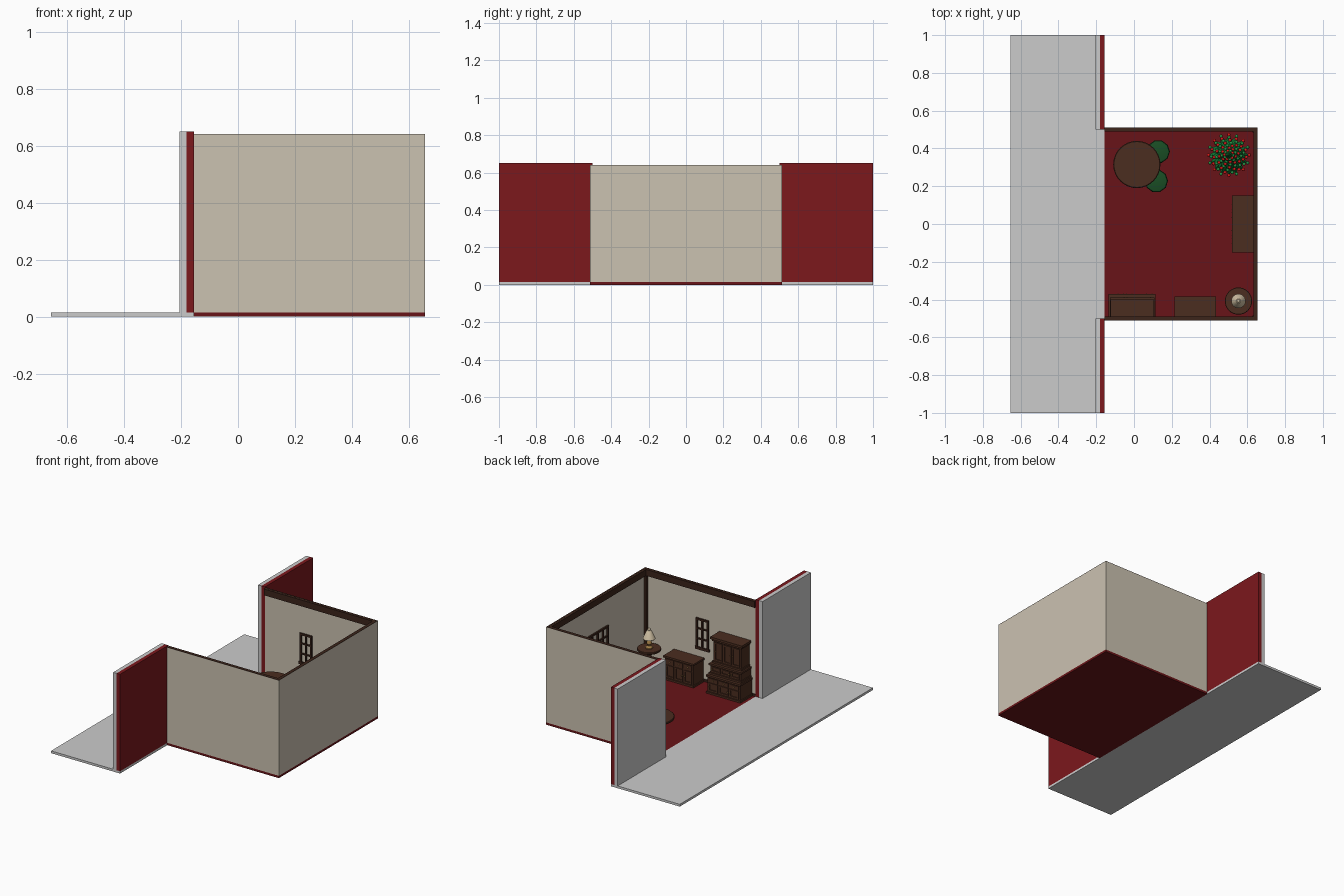
import bpy, bmesh, math
from mathutils import Vector

if "Cube" in bpy.data.objects:
    bpy.data.objects.remove(bpy.data.objects["Cube"])


def material(name, r, g, b):
    m = bpy.data.materials.new(name)
    m.diffuse_color = (r, g, b, 1)
    m.use_nodes = True
    m.node_tree.nodes["Principled BSDF"].inputs["Base Color"].default_value = m.diffuse_color
    return m


RED = material("wall_red", 0.20, 0.009, 0.012)
FLOOR = material("carpet_red", 0.14, 0.007, 0.009)
BEIGE = material("plaster", 0.60, 0.54, 0.44)
WOOD = material("dark_wood", 0.070, 0.026, 0.014)
DEEP = material("trim_wood", 0.045, 0.018, 0.011)
BRASS = material("brass", 0.35, 0.20, 0.06)
CUSHION = material("green_cushion", 0.010, 0.075, 0.018)
FIR = material("fir_green", 0.005, 0.17, 0.03)
BAUBLE = material("bauble_red", 0.70, 0.01, 0.01)
LEAF = material("bauble_green", 0.02, 0.30, 0.06)
CREAM = material("lampshade", 0.62, 0.52, 0.36)


def finish(bm, name, mat, smooth=False):
    bmesh.ops.recalc_face_normals(bm, faces=bm.faces)
    me = bpy.data.meshes.new(name)
    bm.to_mesh(me)
    bm.free()
    ob = bpy.data.objects.new(name, me)
    bpy.context.collection.objects.link(ob)
    if mat:
        me.materials.append(mat)
    if smooth:
        bpy.context.view_layer.objects.active = ob
        bpy.ops.object.select_all(action='DESELECT')
        ob.select_set(True)
        bpy.ops.object.shade_smooth_by_angle(angle=math.radians(35))
    return ob


def boxes(name, spans, mat=None):
    """One object from (x0, x1, y0, y1, z0, z1) spans."""
    bm = bmesh.new()
    for x0, x1, y0, y1, z0, z1 in spans:
        vs = bmesh.ops.create_cube(bm, size=1)["verts"]
        for v in vs:
            v.co = Vector(((x0 + x1) / 2 + v.co.x * (x1 - x0),
                           (y0 + y1) / 2 + v.co.y * (y1 - y0),
                           (z0 + z1) / 2 + v.co.z * (z1 - z0)))
    return finish(bm, name, mat)


def lathe(name, x, y, profile, mat, n=24):
    """Turned part from (radius, z) points, closed top and bottom."""
    bm = bmesh.new()
    rings = [[bm.verts.new((x + r * math.cos(2 * math.pi * i / n),
                            y + r * math.sin(2 * math.pi * i / n), z))
              for i in range(n)] for r, z in profile]
    for a, b in zip(rings, rings[1:]):
        for i in range(n):
            j = (i + 1) % n
            bm.faces.new((a[i], a[j], b[j], b[i]))
    bm.faces.new(rings[0])
    bm.faces.new(rings[-1])
    return finish(bm, name, mat, True)


def balls(name, points, r, mat):
    bm = bmesh.new()
    for p in points:
        vs = bmesh.ops.create_uvsphere(bm, u_segments=10, v_segments=6, radius=r)["verts"]
        bmesh.ops.translate(bm, verts=vs, vec=p)
    return finish(bm, name, mat, True)


# Pavement and the grey / red street walls
G = 0.015
boxes("pavement", [(-0.655, -0.155, -1, 1, 0, G)])
for s, side in ((1, "back"), (-1, "front")):
    y0, y1 = sorted((s * 0.5, s * 1.0))
    boxes(side + "_outer_wall", [(-0.205, -0.18, y0, y1, G, 0.65)])
    boxes(side + "_red_wall", [(-0.18, -0.155, y0, y1, G, 0.65)], RED)

# Room floor and plaster walls
boxes("room_floor", [(-0.155, 0.655, -0.512, 0.512, 0, G)], FLOOR)
boxes("room_walls", [(-0.157, 0.655, -0.512, -0.502, G, 0.64),
                     (-0.157, 0.655, 0.502, 0.512, G, 0.64),
                     (0.645, 0.655, -0.502, 0.502, G, 0.64)], BEIGE)

# Crown trim, wall caps and corner posts
trim = [(0.632, 0.645, -0.502, 0.502, 0.60, 0.641),
        (0.645, 0.655, -0.512, 0.512, 0.64, 0.6415)]
for s in (1, -1):
    def ys(a, b):
        return sorted((s * a, s * b))
    trim += [(-0.155, 0.645, *ys(0.489, 0.502), 0.60, 0.641),
             (-0.155, 0.655, *ys(0.502, 0.512), 0.64, 0.6415),
             (0.628, 0.645, *ys(0.485, 0.502), G, 0.60),
             (-0.155, 0.645, *ys(0.496, 0.502), G, 0.03)]
trim.append((0.639, 0.645, -0.502, 0.502, G, 0.03))
boxes("room_trim", trim, DEEP)


# Windows: outer frame plus glazing bars, on a local (u, z) grid
def window(name, c, w, cols, rows, place, z0=0.22, z1=0.42, t=0.012):
    u0, u1 = c - w / 2, c + w / 2
    bars = [(u0, u0 + t, z0, z1), (u1 - t, u1, z0, z1), (u0, u1, z1 - t, z1),
            (u0 - 0.006, u1 + 0.006, z0 - 0.004, z0 + t)]
    for i in range(1, cols):
        u = u0 + w * i / cols
        bars.append((u - 0.004, u + 0.004, z0, z1))
    for i in range(1, rows):
        z = z0 + (z1 - z0) * i / rows
        bars.append((u0, u1, z - 0.004, z + 0.004))
    boxes(name, [place(*b) for b in bars], DEEP)


window("back_window", 0.145, 0.09, 2, 3, lambda a, b, c, d: (a, b, 0.492, 0.502, c, d))
window("front_window", 0.23, 0.09, 2, 3, lambda a, b, c, d: (a, b, -0.502, -0.492, c, d))
window("side_window", 0.0, 0.22, 4, 3, lambda a, b, c, d: (0.635, 0.645, a, b, c, d))


# Cabinets: body, top, plinth and framed doors; built facing +y then turned
def cabinet(name, cx, back, w, d, z0, z1, doors, facing_x=False, drawers=True):
    front = d - 0.008
    h = w / 2
    body = [(-h + .006, h - .006, 0, front, z0 + .01, z1 - .012),
            (-h, h, 0, d, z1 - .012, z1), (-h, h, 0, d, z0, z0 + .012)]
    knobs = []
    step = (w - 0.024) / doors
    split = z1 - 0.016 - (z1 - z0) * (0.25 if drawers else 0)
    for i in range(doors):
        a, b = -h + .012 + i * step + .004, -h + .012 + (i + 1) * step - .004
        if drawers:
            body.append((a, b, front, front + .004, split + .004, z1 - .018))
            knobs.append(((a + b) / 2, front + .006, (split + z1 - .014) / 2))
        lo, hi = z0 + .018, split - .003
        body += [(a, a + .009, front, front + .005, lo, hi),
                 (b - .009, b, front, front + .005, lo, hi),
                 (a, b, front, front + .005, lo, lo + .009),
                 (a, b, front, front + .005, hi - .009, hi)]
        knobs.append((b - .0045 if i % 2 == 0 else a + .0045, front + .006, (lo + hi) / 2))
    obs = [boxes(name, body, WOOD), balls(name + "_knobs", knobs, 0.004, BRASS)]
    for ob in obs:
        if facing_x:  # stands against the far +x wall, facing -x
            ob.rotation_euler.z = math.pi / 2
            ob.location = (back, cx, 0)
        else:
            ob.location = (cx, back, 0)


cabinet("sideboard", 0.325, -0.497, 0.22, 0.112, G, 0.17, 3)
cabinet("side_buffet", 0.0, 0.644, 0.30, 0.125, G, 0.18, 4, True)
cabinet("hutch_base", -0.01, -0.497, 0.25, 0.127, G, 0.135, 3)
cabinet("hutch_middle", -0.01, -0.497, 0.235, 0.108, 0.135, 0.205, 3, drawers=False)
cabinet("hutch_top", -0.01, -0.497, 0.215, 0.09, 0.205, 0.36, 3, drawers=False)
boxes("hutch_crown", [(-0.125, 0.105, -0.497, -0.40, 0.36, 0.375)], WOOD)


# Pedestal tables
def table(name, x, y, r, top):
    lathe(name + "_top", x, y, [(r * .92, top - .016), (r, top - .011), (r, top - .003),
                                (r * .97, top)], WOOD, 32)
    lathe(name + "_pedestal", x, y,
          [(r * .6, G), (r * .6, .024), (r * .25, .036), (.012, .055), (.02, .08),
           (.012, .105), (.014, top - .03), (r * .5, top - .016)], WOOD, 20)


table("dining_table", 0.015, 0.315, 0.125, 0.155)
table("lamp_table", 0.553, -0.408, 0.072, 0.18)

# Stools with green cushions
for k, (x, y) in enumerate(((0.128, 0.383), (0.118, 0.228))):
    n = "stool_%d" % (k + 1)
    lathe(n + "_seat", x, y, [(.056, .078), (.060, .082), (.060, .09)], WOOD, 10)
    lathe(n + "_cushion", x, y, [(.056, .09), (.062, .097), (.058, .106), (.035, .111)],
          CUSHION, 10)
    boxes(n + "_legs", [(x + a * .035 - .006, x + a * .035 + .006,
                         y + b * .035 - .006, y + b * .035 + .006, G, .08)
                        for a in (1, -1) for b in (1, -1)], WOOD)

# Table lamp
lathe("lamp_base", 0.553, -0.408, [(.022, .18), (.022, .186), (.008, .194), (.017, .21),
                                   (.014, .225), (.005, .237), (.005, .25)], BRASS)
lathe("lamp_shade", 0.553, -0.408, [(.037, .24), (.038, .243), (.014, .295), (.012, .297)], CREAM)
balls("lamp_finial", [(0.553, -0.408, 0.302)], 0.009, CREAM)

# Decorated tree: star-edged tiers with baubles at the tips
TX, TY = 0.502, 0.365
lathe("tree_trunk", TX, TY, [(.045, G), (.045, .03), (.014, .035), (.012, .12)], WOOD, 12)
bm = bmesh.new()
reds, greens = [], []
tiers = 7
for t in range(tiers):
    f = t / (tiers - 1)
    r, z = 0.108 * (1 - f) + 0.022 * f, 0.09 + 0.36 * f
    tips = 16 - t
    apex = bm.verts.new((TX, TY, z + 0.085))
    under = bm.verts.new((TX, TY, z + 0.02))
    ring = []
    for i in range(2 * tips):
        a = math.pi * i / tips + t * 0.3
        rr = r if i % 2 == 0 else r * 0.75
        p = (TX + rr * math.cos(a), TY + rr * math.sin(a), z + (0 if i % 2 == 0 else 0.012))
        ring.append(bm.verts.new(p))
        if i % 2 == 0:
            (reds if i % 4 == 0 else greens).append(p)
    for i in range(2 * tips):
        j = (i + 1) % (2 * tips)
        bm.faces.new((ring[i], ring[j], apex))
        bm.faces.new((ring[j], ring[i], under))
finish(bm, "tree_branches", FIR)
balls("red_baubles", reds, 0.009, BAUBLE)
balls("green_baubles", greens, 0.009, LEAF)
